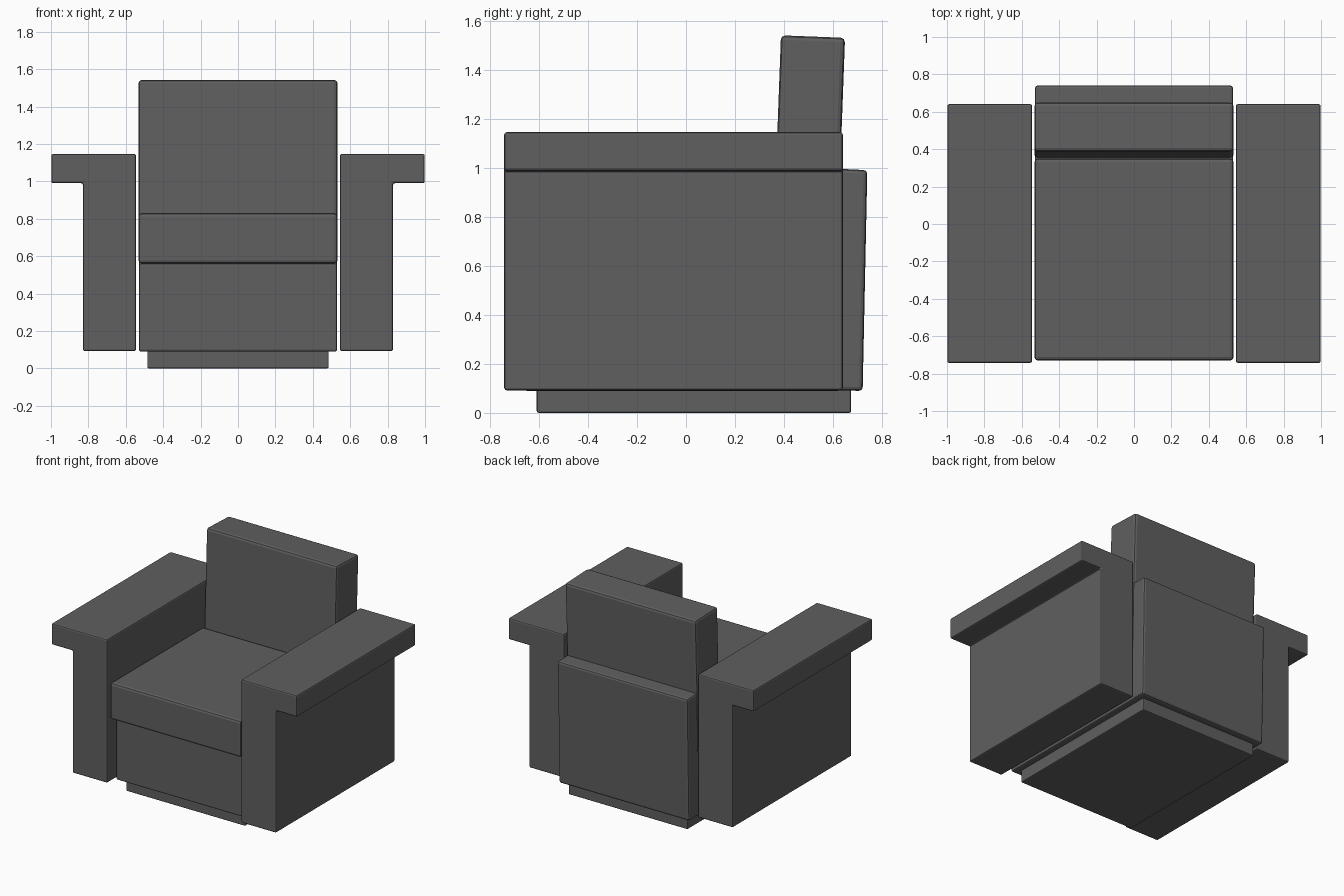
import bpy, bmesh

if "Cube" in bpy.data.objects:
    bpy.data.objects.remove(bpy.data.objects["Cube"])

# single upholstery colour
grey = bpy.data.materials.new("charcoal_grey")
grey.diffuse_color = (0.115, 0.115, 0.115, 1)
grey.use_nodes = True
grey.node_tree.nodes["Principled BSDF"].inputs["Base Color"].default_value = grey.diffuse_color


def prism(name, profile, start, length, bevel):
    """Extrude a closed 3D-point profile function along an axis and soften the edges."""
    bm = bmesh.new()
    face = bm.faces.new([bm.verts.new(p) for p in profile])
    ext = bmesh.ops.extrude_face_region(bm, geom=[face])
    moved = [g for g in ext["geom"] if isinstance(g, bmesh.types.BMVert)]
    bmesh.ops.translate(bm, verts=moved, vec=length)
    bmesh.ops.translate(bm, verts=bm.verts, vec=start)
    bmesh.ops.recalc_face_normals(bm, faces=bm.faces)
    me = bpy.data.meshes.new(name)
    bm.to_mesh(me)
    bm.free()
    ob = bpy.data.objects.new(name, me)
    bpy.context.collection.objects.link(ob)
    me.materials.append(grey)
    mod = ob.modifiers.new("soft_edges", 'BEVEL')
    mod.width = bevel
    mod.segments = 2
    mod.limit_method = 'ANGLE'
    return ob


def across(name, side, half, bevel):
    """Side (y, z) outline extruded across the full width."""
    return prism(name, [(0, y, z) for y, z in side], (-half, 0, 0), (2 * half, 0, 0), bevel)


def rect(y0, y1, z0, z1):
    return [(y0, z0), (y1, z0), (y1, z1), (y0, z1)]


# plinth, seat base and seat cushion
across("plinth", rect(-0.61, 0.675, 0.0, 0.10), 0.485, 0.008)
across("seat_base", rect(-0.66, 0.63, 0.09, 0.56), 0.53, 0.01)
across("seat_cushion", rect(-0.73, 0.35, 0.56, 0.83), 0.532, 0.018)

# leaning back cushion and the lower rear panel behind it
across("back_cushion", [(0.352, 0.57), (0.614, 0.56), (0.65, 1.533), (0.388, 1.543)], 0.532, 0.018)
across("rear_panel", [(0.60, 0.092), (0.722, 0.09), (0.741, 0.992), (0.62, 0.998)], 0.53, 0.015)

# arms with an overhanging top, one per side
arm = [(0.545, 0.092), (0.829, 0.092), (0.829, 0.99),
       (0.998, 0.99), (0.998, 1.147), (0.545, 1.147)]
for label, s in (("left", -1), ("right", 1)):
    prism(label + "_arm", [(s * x, 0, z) for x, z in arm], (0, -0.743, 0), (0, 1.384, 0), 0.01)
